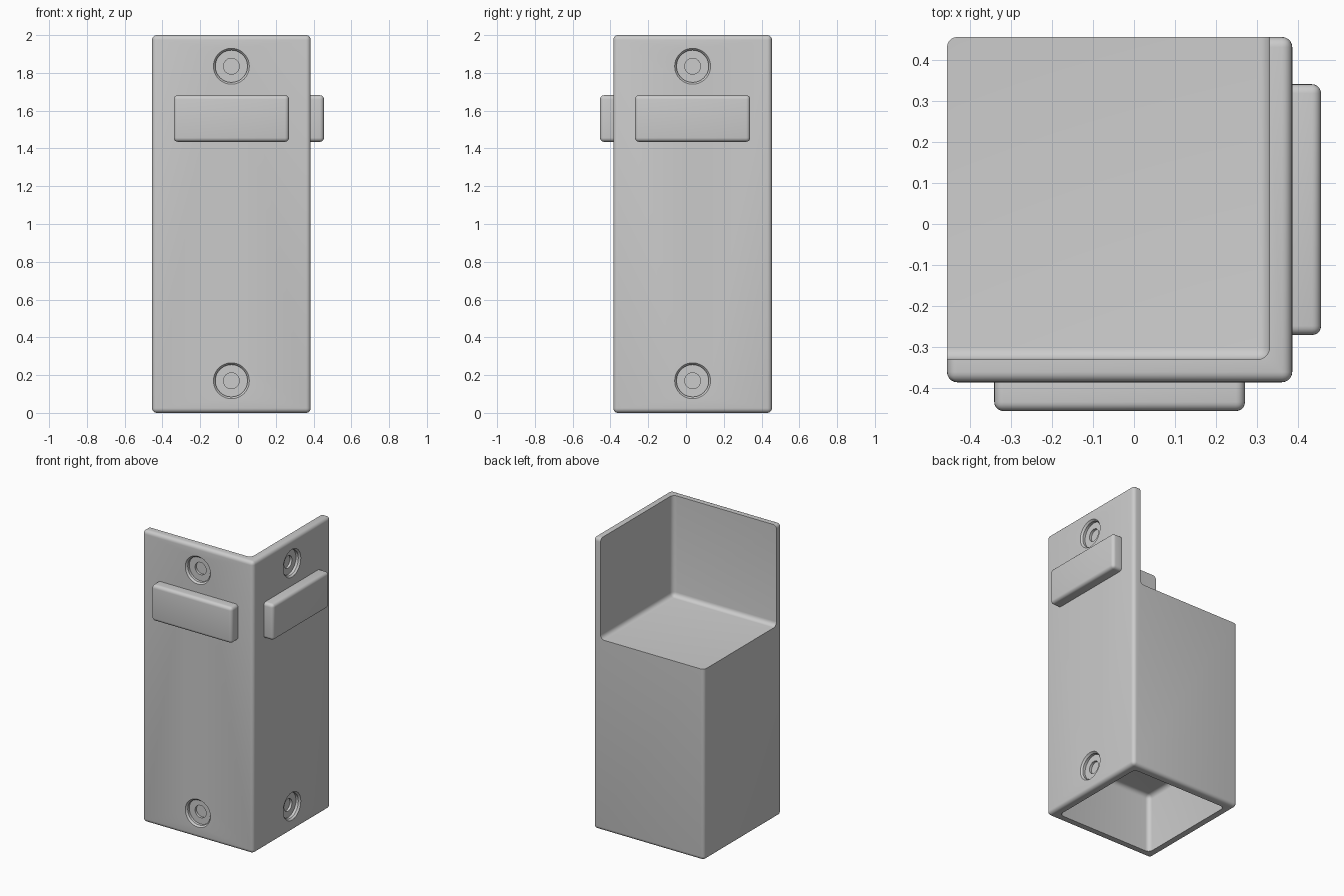
import bpy, bmesh, math
from mathutils import Matrix, Vector

if "Cube" in bpy.data.objects:
    bpy.data.objects.remove(bpy.data.objects["Cube"], do_unlink=True)

grey = bpy.data.materials.new("plain grey")
grey.use_nodes = True
GREY = (0.6, 0.6, 0.6, 1)
grey.diffuse_color = GREY
grey.node_tree.nodes["Principled BSDF"].inputs["Base Color"].default_value = GREY


def finish(name, bm):
    mesh = bpy.data.meshes.new(name)
    bm.to_mesh(mesh)
    bm.free()
    mesh.materials.append(grey)
    obj = bpy.data.objects.new(name, mesh)
    bpy.context.collection.objects.link(obj)
    return obj


def rounded_box(name, low, high, radius):
    low, high = Vector(low), Vector(high)
    bm = bmesh.new()
    bmesh.ops.create_cube(bm, size=1)
    bmesh.ops.scale(bm, vec=high - low, verts=bm.verts)
    bmesh.ops.translate(bm, vec=(low + high) / 2, verts=bm.verts)
    bmesh.ops.bevel(bm, geom=bm.edges[:], offset=radius, segments=5,
                    profile=0.5, affect='EDGES')
    return finish(name, bm)


def recess_cutter(name, place):
    # Stepped round plug: tapered rim, counterbore, then a small blind hole
    steps = [(0.097, -0.02), (0.095, 0), (0.085, 0.012), (0.085, 0.03),
             (0.042, 0.03), (0.042, 0.046)]
    bm = bmesh.new()
    rings = [[bm.verts.new((r * math.cos(a), d, r * math.sin(a)))
              for a in (math.tau * i / 48 for i in range(48))] for r, d in steps]
    for a, b in zip(rings, rings[1:]):
        for i in range(48):
            j = (i + 1) % 48
            bm.faces.new((a[i], a[j], b[j], b[i]))
    bm.faces.new(rings[0])
    bm.faces.new(rings[-1])
    bmesh.ops.transform(bm, matrix=place, verts=bm.verts)
    bmesh.ops.recalc_face_normals(bm, faces=bm.faces)
    return finish(name, bm)


# The part is symmetric about its diagonal: swapping x and -y maps front to side
turn = Matrix.Rotation(math.pi / 2, 4, 'Z')
sides = {"front": (Matrix.Identity(4), -0.035), "side": (turn, 0.035)}

# Main body and its hollows
body = rounded_box("corner_body", (-0.455, -0.385, 0), (0.385, 0.455, 2), 0.025)
cutters = [
    rounded_box("upper_corner_cutter", (-1, -0.33, 1.31), (0.33, 1, 3), 0.03),
    rounded_box("underside_cavity_cutter", (-0.398, -0.328, -0.5), (0.328, 0.398, 0.4), 0.03),
]
for side, (rot, along) in sides.items():
    for label, z in (("lower", 0.17), ("upper", 1.835)):
        place = rot @ Matrix.Translation((along, -0.385, z))
        cutters.append(recess_cutter(f"{side}_{label}_recess_cutter", place))

for cutter in cutters:
    mod = body.modifiers.new(cutter.name, 'BOOLEAN')
    mod.operation = 'DIFFERENCE'
    mod.solver = 'EXACT'
    mod.object = cutter

# Bake the hollows, then drop the cutters
bpy.context.view_layer.update()
baked = bpy.data.meshes.new_from_object(
    body.evaluated_get(bpy.context.evaluated_depsgraph_get()))
body.modifiers.clear()
body.data = baked
for cutter in cutters:
    bpy.data.objects.remove(cutter, do_unlink=True)

# Raised pads on the two outer faces
pads = [
    rounded_box("front_pad", (-0.34, -0.455, 1.435), (0.27, -0.35, 1.682), 0.022),
    rounded_box("side_pad", (0.35, -0.27, 1.435), (0.455, 0.34, 1.682), 0.022),
]

# Smooth the rounded edges, keep the cut edges sharp
bpy.ops.object.select_all(action='DESELECT')
for obj in [body] + pads:
    obj.select_set(True)
bpy.context.view_layer.objects.active = body
bpy.ops.object.shade_smooth_by_angle(angle=math.radians(30))
